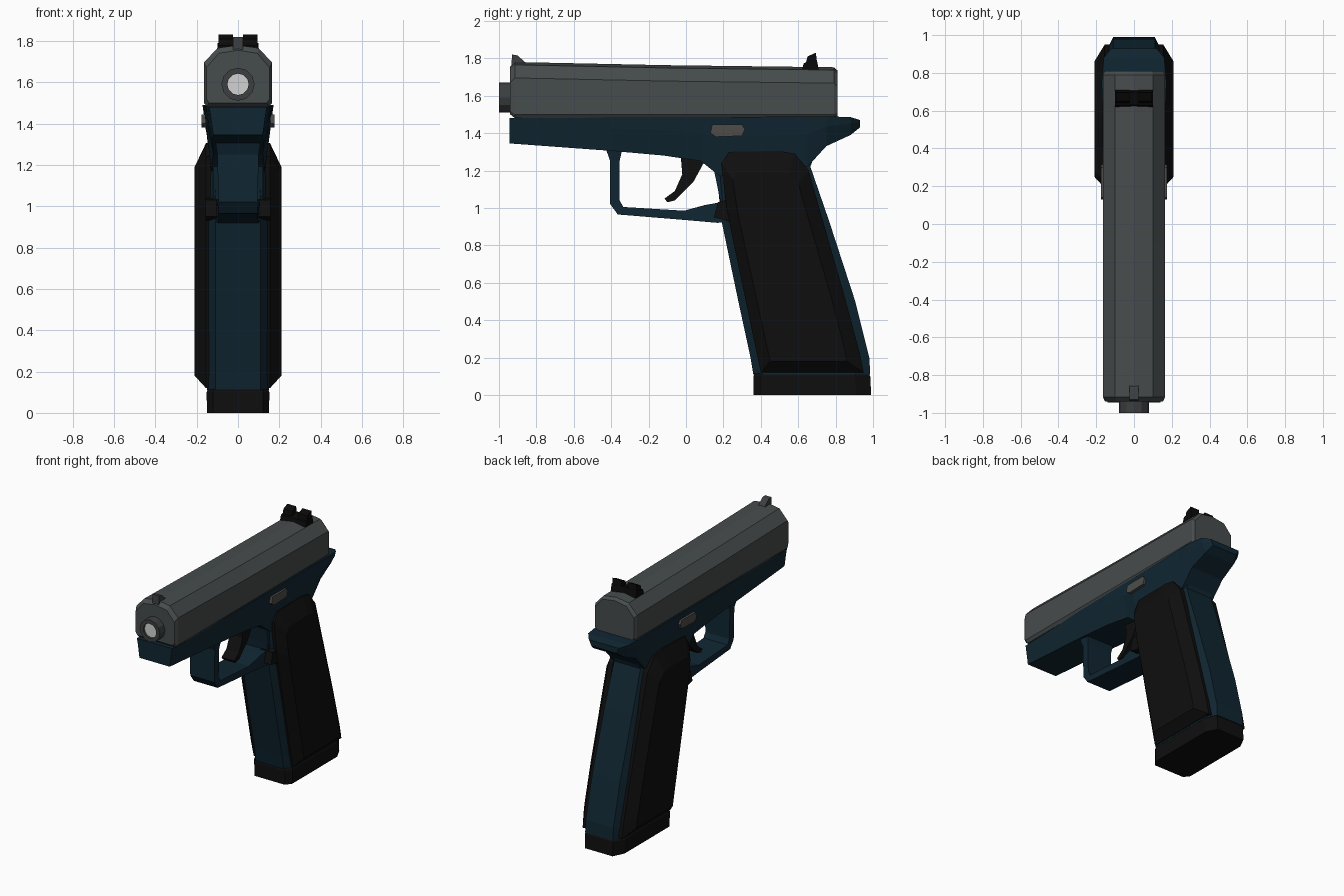
import bpy, bmesh, math


def material(name, rgb):
    m = bpy.data.materials.new(name)
    m.diffuse_color = (*rgb, 1)
    return m


GREY = material("slide grey", (0.062, 0.072, 0.073))
BLUE = material("frame blue", (0.005, 0.019, 0.031))
BLACK = material("grip black", (0.0045, 0.0045, 0.0045))
SIGHT = material("sight black", (0.003, 0.003, 0.003))
LEVER = material("lever grey", (0.075, 0.073, 0.068))
STEEL = material("barrel grey", (0.045, 0.049, 0.05))
BORE = material("bore light grey", (0.65, 0.65, 0.65))


def finish(name, bm, *mats):
    bmesh.ops.recalc_face_normals(bm, faces=bm.faces[:])
    me = bpy.data.meshes.new(name)
    bm.to_mesh(me)
    bm.free()
    for m in mats:
        me.materials.append(m)
    ob = bpy.data.objects.new(name, me)
    bpy.context.collection.objects.link(ob)
    return ob


def loft(name, rings, *mats, closed=False):
    """Skin a list of equal-length point rings; cap the ends unless closed."""
    bm = bmesh.new()
    vs = [[bm.verts.new(p) for p in r] for r in rings]
    n = len(vs[0])
    pairs = list(zip(vs, vs[1:])) + ([(vs[-1], vs[0])] if closed else [])
    for a, b in pairs:
        for i in range(n):
            j = (i + 1) % n
            bm.faces.new((a[i], a[j], b[j], b[i]))
    if not closed:
        bm.faces.new(vs[0])
        bm.faces.new(vs[-1])
    return finish(name, bm, *mats)


def plate(name, profile, x0, x1, mat):
    """Side profile of (y, z) points extruded between two x values."""
    return loft(name, [[(x, y, z) for y, z in profile] for x in (x0, x1)], mat)


def mirrored(half):
    """Half section of (x, a) points completed with its mirror image."""
    return half + [(-x, a) for x, a in reversed(half) if x > 0]


# Slide: chamfered section with a slight crown, tapering to the rear
def slide_ring(y, top, s=1.0, low=1.48):
    half = [(0.15 * s, low), (0.165 * s, low + 0.02), (0.165 * s, top - 0.085),
            (0.10 * s, top - 0.015), (0, top)]
    return [(x, y, z) for x, z in mirrored(half)]


loft("slide", [slide_ring(-0.94, 1.755, 0.93, 1.50), slide_ring(-0.915, 1.78),
               slide_ring(-0.1, 1.763), slide_ring(0.79, 1.752),
               slide_ring(0.81, 1.735, 0.94, 1.49)], GREY)

# Barrel with hollow muzzle and pale bore
rings = [[(r * math.cos(k * math.pi / 6), y, 1.59 + r * math.sin(k * math.pi / 6))
          for k in range(12)]
         for r, y in ((0.08, -0.9), (0.08, -1.0), (0.052, -1.0), (0.052, -0.985))]
barrel = loft("barrel", rings, STEEL, BORE)
for p in barrel.data.polygons:
    if len(p.vertices) == 12 and p.center.y < -0.95:
        p.material_index = 1

# Frame: lofted from dust cover to rear tang (y, top, bottom, top width, bottom width)
stations = [(-0.945, 1.48, 1.345, 0.14, 0.12), (-0.4, 1.485, 1.305, 0.155, 0.125),
            (-0.12, 1.485, 1.28, 0.16, 0.125), (0.08, 1.485, 1.25, 0.163, 0.12),
            (0.18, 1.485, 1.17, 0.163, 0.13), (0.65, 1.49, 1.22, 0.168, 0.13),
            (0.75, 1.49, 1.33, 0.172, 0.13), (0.88, 1.485, 1.39, 0.16, 0.12),
            (0.93, 1.47, 1.43, 0.12, 0.10)]
frame = []
for y, top, bot, wt, wb in stations:
    mid = top - (top - bot) * 0.35
    frame.append([(x, y, z) for x, z in mirrored([(wb, bot), (wt - 0.008, mid), (wt, top)])])
loft("frame", frame, BLUE)

# Grip core: chamfered column leaning back (z, front, back, width)
core = []
for z, f, b, w in ((0.11, 0.36, 0.985, 0.15), (0.2, 0.345, 0.98, 0.15), (0.5, 0.28, 0.905, 0.15),
                   (0.93, 0.19, 0.765, 0.15), (1.22, 0.16, 0.665, 0.145), (1.32, 0.15, 0.70, 0.13)):
    half = [(w - 0.04, f), (w, f + 0.05), (w, b - 0.08), (w - 0.04, b)]
    core.append([(x, y, z) for x, y in mirrored(half)])
loft("grip_core", core, BLUE)

# Grip panels on both sides with a bevelled border
outer = [(0.40, 0.12), (0.95, 0.12), (0.93, 0.22), (0.85, 0.52), (0.655, 1.2),
         (0.58, 1.29), (0.5, 1.305), (0.23, 1.30), (0.19, 1.24), (0.215, 1.0)]
inner = [(0.45, 0.18), (0.86, 0.18), (0.85, 0.24), (0.78, 0.51), (0.60, 1.13),
         (0.55, 1.18), (0.5, 1.19), (0.28, 1.19), (0.25, 1.15), (0.275, 0.98)]
for s, side in ((1, "right"), (-1, "left")):
    loft("grip_panel_" + side, [[(s * x, y, z) for y, z in prof] for x, prof in
                                ((0.12, outer), (0.155, outer), (0.21, inner))], BLACK)
    # Slide release lever
    plate("slide_release_" + side, [(0.13, 1.40), (0.16, 1.38), (0.30, 1.385), (0.315, 1.42),
                                    (0.30, 1.445), (0.14, 1.445)], s * 0.13, s * 0.176, LEVER)
    # Magazine release button
    plate("magazine_button_" + side, [(0.15, 0.95), (0.23, 0.93), (0.31, 1.0), (0.30, 1.06),
                                      (0.17, 1.03)], s * 0.06, s * 0.157, BLACK)

# Magazine base plate
base = []
for z, y0, y1, w in ((0, 0.36, 0.99, 0.15), (0.10, 0.36, 0.985, 0.152), (0.12, 0.37, 0.975, 0.145)):
    base.append([(x, y, z) for x, y in mirrored([(w - 0.03, y0), (w, y0 + 0.04),
                                                (w, y1 - 0.08), (w - 0.04, y1)])])
loft("magazine_base", base, BLACK)

# Trigger guard: strip of rectangular sections between outer and inner outlines
guard_out = [(-0.43, 1.32), (-0.405, 1.25), (-0.405, 1.02), (-0.365, 0.965),
             (0.0, 0.935), (0.17, 0.92), (0.24, 0.93)]
guard_in = [(-0.34, 1.32), (-0.355, 1.25), (-0.355, 1.04), (-0.335, 1.005),
            (-0.01, 0.985), (0.10, 1.015), (0.24, 1.04)]
loft("trigger_guard", [[(-w, *o), (w, *o), (w, *i), (-w, *i)] for o, i, w in
                       zip(guard_out, guard_in, (0.11, 0.1, 0.095, 0.095, 0.095, 0.1, 0.11))], BLUE)
plate("guard_rear", [(0.11, 1.28), (0.15, 1.20), (0.185, 1.03), (0.28, 1.0), (0.28, 1.28)],
      -0.12, 0.12, BLUE)

# Trigger
plate("trigger", [(-0.03, 1.30), (-0.02, 1.18), (-0.06, 1.09), (-0.115, 1.05), (-0.10, 1.03),
                  (-0.06, 1.04), (0.04, 1.14), (0.10, 1.25), (0.10, 1.30)], -0.05, 0.05, BLACK)

# Rear sight: notched block on a sloped base
plate("rear_sight_base", [(0.62, 1.74), (0.63, 1.775), (0.70, 1.79), (0.71, 1.74)], -0.1, 0.1, SIGHT)
for s, side in ((1, "right"), (-1, "left")):
    plate("rear_sight_post_" + side, [(0.64, 1.77), (0.65, 1.81), (0.695, 1.83), (0.70, 1.77)],
          s * 0.025, s * 0.095, SIGHT)

# Front sight blade
plate("front_sight", [(-0.935, 1.74), (-0.93, 1.82), (-0.90, 1.815), (-0.85, 1.77), (-0.85, 1.74)],
      -0.025, 0.025, STEEL)
